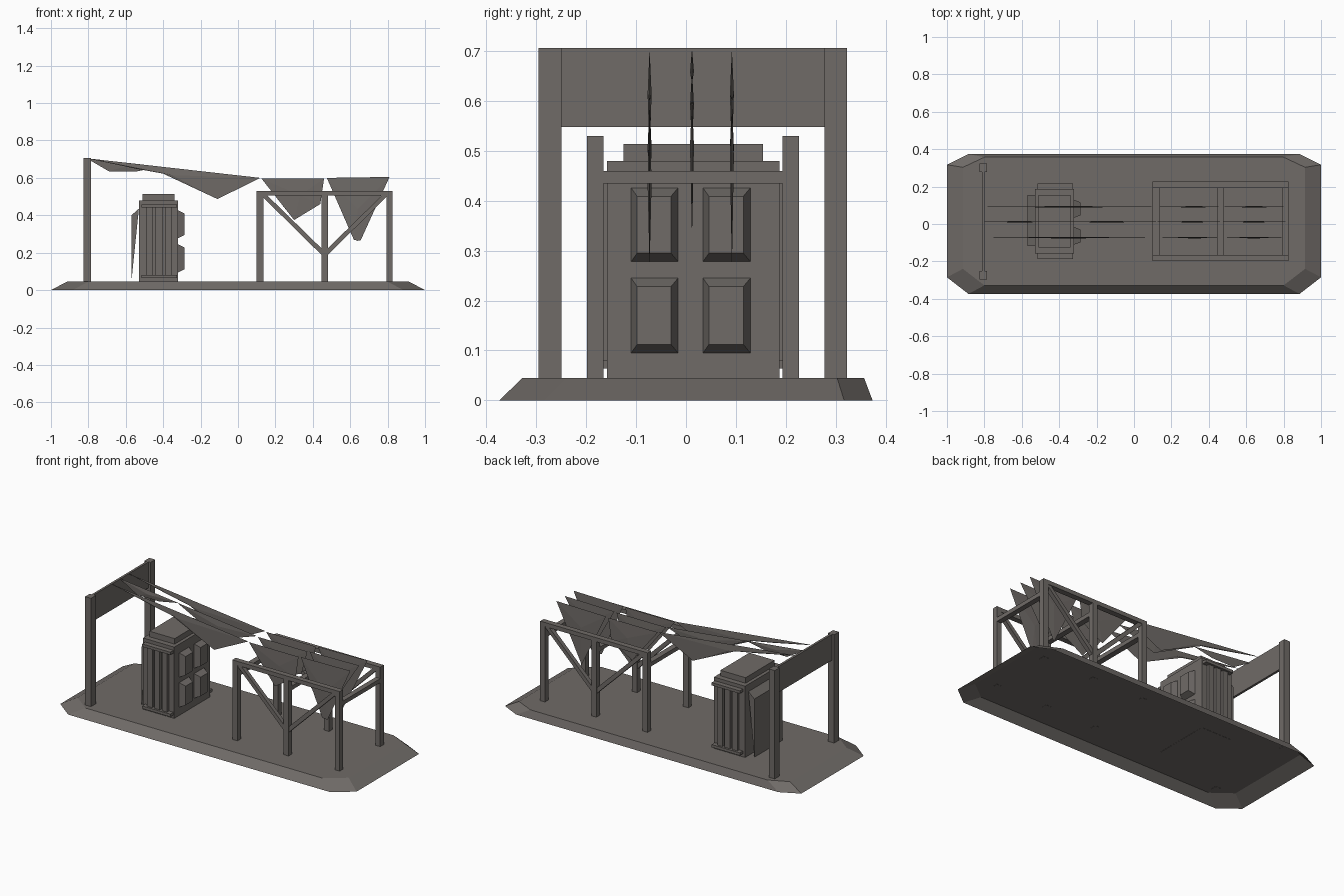
import bpy, bmesh

if "Cube" in bpy.data.objects:
    bpy.data.objects.remove(bpy.data.objects["Cube"])

stone = bpy.data.materials.new("warm grey")
stone.diffuse_color = (0.16, 0.146, 0.136, 1)
stone.use_nodes = True
stone.node_tree.nodes["Principled BSDF"].inputs["Base Color"].default_value = stone.diffuse_color


def mesh_object(name, verts, faces):
    me = bpy.data.meshes.new(name)
    me.from_pydata(verts, [], faces)
    bm = bmesh.new()
    bm.from_mesh(me)
    bmesh.ops.recalc_face_normals(bm, faces=bm.faces)
    bm.to_mesh(me)
    bm.free()
    me.materials.append(stone)
    ob = bpy.data.objects.new(name, me)
    bpy.context.collection.objects.link(ob)
    return ob


def loft(name, ring_a, ring_b, open_start=False):
    """Solid between two rings with equal point counts."""
    n = len(ring_a)
    faces = [(i, (i + 1) % n, (i + 1) % n + n, i + n) for i in range(n)]
    faces.append(tuple(range(n, 2 * n)))
    if not open_start:
        faces.append(tuple(range(n))[::-1])
    return mesh_object(name, list(ring_a) + list(ring_b), faces)


def box(name, x0, x1, y0, y1, z0, z1):
    ring = [(x0, y0), (x1, y0), (x1, y1), (x0, y1)]
    return loft(name, [(x, y, z0) for x, y in ring], [(x, y, z1) for x, y in ring])


def slab(name, profile, y0, y1):
    """Side profile in x and z, extruded along y."""
    return loft(name, [(x, y0, z) for x, z in profile], [(x, y1, z) for x, z in profile])


def sheet(name, profile, y, half):
    """Thin sheet with a sharp rim, slightly thicker in the middle."""
    n = len(profile)
    cx = sum(p[0] for p in profile) / n
    cz = sum(p[1] for p in profile) / n
    verts = [(x, y, z) for x, z in profile] + [(cx, y - half, cz), (cx, y + half, cz)]
    faces = [(i, (i + 1) % n, n + k) for i in range(n) for k in (0, 1)]
    return mesh_object(name, verts, faces)


def clipped_ring(x, xc, y0, y0c, y1, y1c, z):
    """Rectangle with four clipped corners."""
    return [(-x, y0c, z), (-xc, y0, z), (xc, y0, z), (x, y0c, z),
            (x, y1c, z), (xc, y1, z), (-xc, y1, z), (-x, y1c, z)]


FLOOR = 0.045

# Sloped platform, hollow and open underneath
loft("platform",
     clipped_ring(1.0, 0.885, -0.374, -0.285, 0.374, 0.317, 0),
     clipped_ring(0.915, 0.80, -0.328, -0.24, 0.357, 0.303, FLOOR), open_start=True)

# Tall end gate with its board
for y0, y1 in ((-0.296, -0.25), (0.278, 0.323)):
    box("gate_post", -0.825, -0.785, y0, y1, FLOOR - .001, 0.706)
box("gate_board", -0.812, -0.798, -0.25, 0.278, 0.548, 0.706)

# Cabinet body and stepped top
box("cabinet_body", -0.53, -0.32, -0.158, 0.187, FLOOR - .001, 0.48)
box("cabinet_top", -0.51, -0.34, -0.125, 0.154, 0.48, 0.514)

# Raised door panels with bevelled edges
for y0, y1 in ((-0.11, -0.016), (0.034, 0.129)):
    for z0, z1 in ((0.095, 0.245), (0.278, 0.426)):
        outer = [(y0, z0), (y1, z0), (y1, z1), (y0, z1)]
        inner = [(y0 + .012, z0 + .017), (y1 - .014, z0 + .017),
                 (y1 - .014, z1 - .017), (y0 + .012, z1 - .017)]
        loft("door_panel", [(-0.32, y, z) for y, z in outer],
             [(-0.285, y, z) for y, z in inner])

# Ribs and bars on both cabinet sides
for wall, out in ((-0.158, -1), (0.187, 1)):
    def side_box(name, x0, x1, depth, z0, z1):
        ys = sorted((wall, wall + out * depth))
        box(name, x0, x1, ys[0], ys[1], z0, z1)
    for z0 in (0.064, 0.442):
        side_box("side_bar", -0.515, -0.325, 0.03, z0, z0 + 0.017)
    for x0 in (-0.49, -0.44, -0.39):
        side_box("side_rib", x0, x0 + 0.035, 0.018, 0.08, 0.445)

# Leaning back flap
slab("back_flap", [(-0.57, 0.045), (-0.53, 0.435), (-0.57, 0.40)], -0.118, 0.155)

# Open frame: posts, rails, cross beams and braces
POSTS = ((0.10, 0.135), (0.446, 0.48), (0.793, 0.825))
SIDES = ((-0.198, -0.165), (0.193, 0.227))
for x0, x1 in POSTS:
    for y0, y1 in SIDES:
        box("frame_post", x0, x1, y0, y1, FLOOR - .001, 0.53)
    box("cross_beam", x0, x1, -0.165, 0.193, 0.435, 0.46)
for y0, y1 in SIDES:
    for a, b in zip(POSTS, POSTS[1:]):
        box("frame_rail", a[1], b[0], y0, y1, 0.505, 0.53)
    for s in (-1, 1):
        slab("brace", [(0.463 + s * x, z) for x, z in
                       ((0, 0.172), (0.33, 0.497), (0.33, 0.529), (0, 0.207))],
             y0 + .004, y1 - .004)

# Thin hanging sheets, three rows
OUTER_LONG = (((-0.81, .705), (-0.54, .648), (-0.42, .632), (-0.11, .487), (0.12, .60)),)
ROWS = (
    (-0.073, OUTER_LONG + (
        ((0.125, .597), (0.30, .375), (0.44, .46), (0.46, .597)),
        ((0.475, .60), (0.62, .268), (0.655, .264), (0.81, .605)))),
    (0.012, (
        ((-0.81, .705), (-0.69, .635), (-0.54, .635), (-0.41, .66)),
        ((-0.42, .66), (-0.13, .515), (0.12, .60)),
        ((0.125, .597), (0.28, .40), (0.42, .45), (0.46, .597)),
        ((0.475, .60), (0.63, .325), (0.81, .605)))),
    (0.092, OUTER_LONG + (
        ((0.125, .597), (0.30, .38), (0.44, .46), (0.46, .597)),
        ((0.475, .60), (0.64, .262), (0.81, .605)))),
)
for y, sheets in ROWS:
    for profile in sheets:
        sheet("hanging_sheet", profile, y, 0.004)
